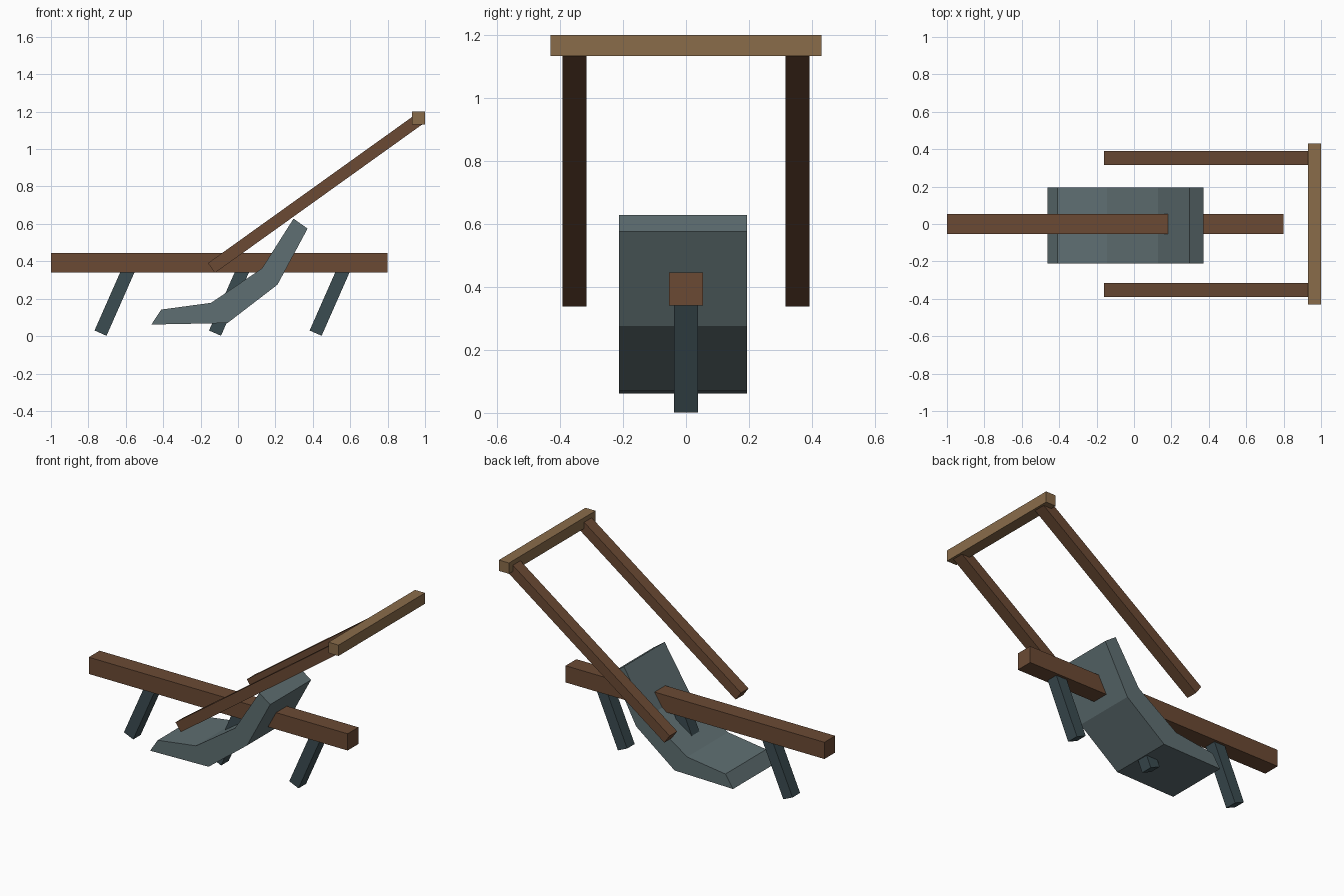
import bpy
import bmesh
import math
from mathutils import Vector

if "Cube" in bpy.data.objects:
    bpy.data.objects.remove(bpy.data.objects["Cube"])


def material(name, hex_code):
    # sRGB hex to linear diffuse colour
    srgb = [int(hex_code[i:i + 2], 16) / 255 for i in (0, 2, 4)]
    lin = [c / 12.92 if c <= 0.04045 else ((c + 0.055) / 1.055) ** 2.4 for c in srgb]
    mat = bpy.data.materials.new(name)
    mat.diffuse_color = (*lin, 1)
    mat.use_nodes = True
    mat.node_tree.nodes["Principled BSDF"].inputs["Base Color"].default_value = mat.diffuse_color
    return mat


dark_wood = material("dark wood", "6B4A34")
light_wood = material("light wood", "8A6C4A")
steel = material("grey steel", "5F6F72")
dark_iron = material("dark iron", "3B4C51")


def bar(name, start, end, width, thickness, mat):
    """Square bar between two (x, z) centre points, lying in the plane of its y."""
    (x0, y, z0), (x1, _, z1) = start, end
    dx, dz = x1 - x0, z1 - z0
    bpy.ops.mesh.primitive_cube_add(size=1, location=((x0 + x1) / 2, y, (z0 + z1) / 2),
                                    rotation=(0, -math.atan2(dz, dx), 0))
    ob = bpy.context.object
    ob.name = name
    ob.scale = (math.hypot(dx, dz), width, thickness)
    ob.data.materials.append(mat)
    return ob


# Long main beam
bar("main_beam", (-1.0, 0, 0.393), (0.8, 0, 0.393), 0.107, 0.105, dark_wood)

# Slanted tines, tops buried in the beam
angle = math.radians(66.2)
for i, x in enumerate((-0.735, -0.123, 0.415)):
    top = (x + 0.4 * math.cos(angle), 0, 0.016 + 0.4 * math.sin(angle))
    bar(f"tine_{i + 1}", (x, 0, 0.016), top, 0.075, 0.07, dark_iron)

# Pair of handles and the grip joining them
for side, y in (("right", -0.354), ("left", 0.354)):
    bar(f"handle_{side}", (-0.142, y, 0.364), (0.968, y, 1.159), 0.075, 0.064, dark_wood)
bar("grip", (0.93, 0, 1.166), (1.0, 0, 1.166), 0.86, 0.068, light_wood)

# Curved blade: side profile extruded across y
profile = [(-0.463, 0.062), (-0.056, 0.07), (0.211, 0.275), (0.372, 0.575),
           (0.297, 0.628), (0.128, 0.362), (-0.144, 0.178), (-0.41, 0.142)]
bm = bmesh.new()
face = bm.faces.new([bm.verts.new((x, -0.212, z)) for x, z in profile])
ext = bmesh.ops.extrude_face_region(bm, geom=[face])
bmesh.ops.translate(bm, vec=Vector((0, 0.406, 0)),
                    verts=[v for v in ext["geom"] if isinstance(v, bmesh.types.BMVert)])
bmesh.ops.recalc_face_normals(bm, faces=bm.faces)
mesh = bpy.data.meshes.new("blade")
bm.to_mesh(mesh)
bm.free()
mesh.materials.append(steel)
bpy.context.collection.objects.link(bpy.data.objects.new("blade", mesh))
